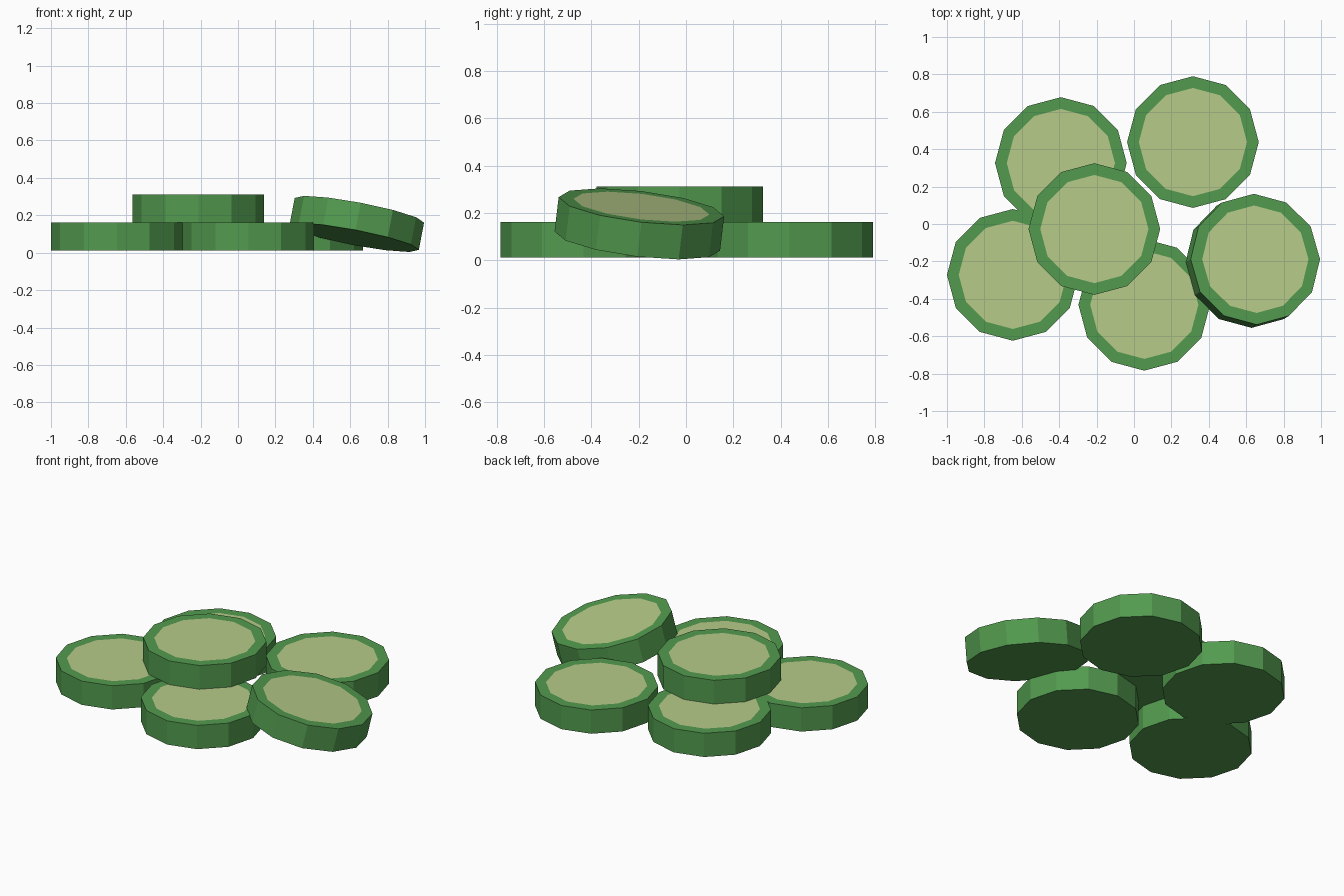
import bpy
import bmesh
from math import radians, cos, pi

# Remove the default cube
cube = bpy.data.objects.get("Cube")
if cube:
    bpy.data.objects.remove(cube, do_unlink=True)


def make_material(name, rgb):
    mat = bpy.data.materials.new(name)
    mat.use_nodes = True
    color = (*rgb, 1.0)
    mat.diffuse_color = color
    mat.node_tree.nodes["Principled BSDF"].inputs["Base Color"].default_value = color
    return mat


skin = make_material("green skin", (0.085, 0.325, 0.077))
flesh = make_material("pale flesh", (0.475, 0.6, 0.25))

RADIUS, INNER, HEIGHT, SIDES = 0.352, 0.287, 0.149, 12


def make_slice(name, center, tilt=(0, 0, 0)):
    """Twelve-sided disc with a green rim and a pale inset top."""
    bm = bmesh.new()
    bmesh.ops.create_cone(bm, cap_ends=True, segments=SIDES,
                          radius1=RADIUS, radius2=RADIUS, depth=HEIGHT)
    bm.normal_update()
    top = max(bm.faces, key=lambda f: f.normal.z)
    bmesh.ops.inset_region(bm, faces=[top],
                           thickness=(RADIUS - INNER) * cos(pi / SIDES))
    top.material_index = 1
    mesh = bpy.data.meshes.new(name)
    bm.to_mesh(mesh)
    bm.free()
    mesh.materials.append(skin)
    mesh.materials.append(flesh)
    obj = bpy.data.objects.new(name, mesh)
    obj.location = center
    obj.rotation_euler = [radians(a) for a in tilt]
    bpy.context.collection.objects.link(obj)
    return obj


# Slices lying flat
LOW = 0.012 + HEIGHT / 2
make_slice("slice_right", (-0.648, -0.272, LOW))
make_slice("slice_back_right", (-0.391, 0.326, LOW))
make_slice("slice_front", (0.055, -0.432, LOW))
make_slice("slice_back_left", (0.315, 0.438, LOW))

# Slice stacked on top
make_slice("slice_top", (-0.212, -0.027, LOW + HEIGHT + 0.001))

# Slice leaning on its neighbour
make_slice("slice_leaning", (0.635, -0.197, 0.154), (-6.7, 10.8, 0))
